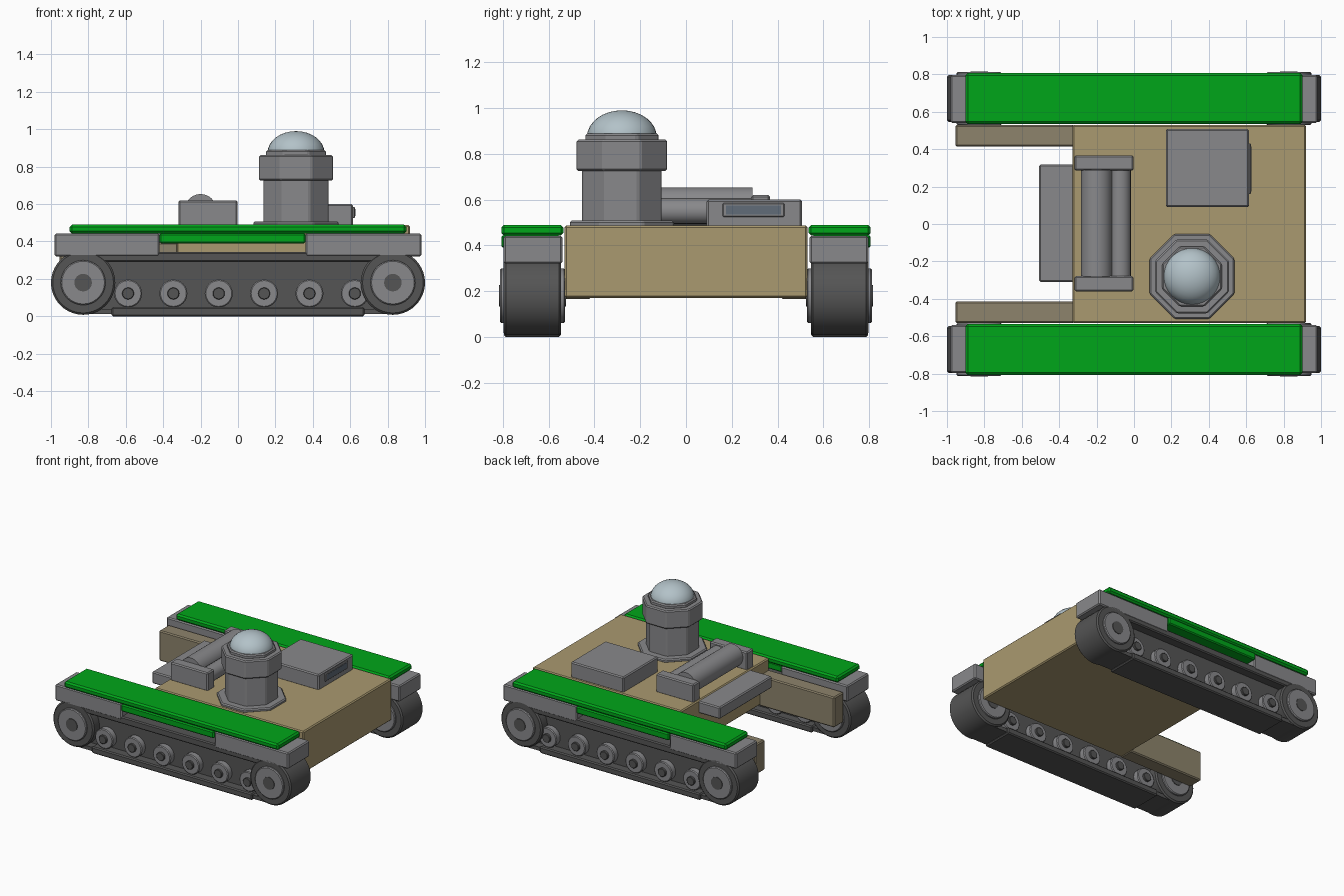
import bpy, math
from mathutils import Matrix

if "Cube" in bpy.data.objects:
    bpy.data.objects.remove(bpy.data.objects["Cube"])


def material(name, rgb):
    m = bpy.data.materials.new(name)
    m.diffuse_color = (*rgb, 1)
    m.use_nodes = True
    m.node_tree.nodes["Principled BSDF"].inputs["Base Color"].default_value = m.diffuse_color
    return m


TAN = material("tan", (0.40, 0.32, 0.16))
DUST = material("dusty_tan", (0.27, 0.23, 0.15))
GREEN = material("green", (0.0, 0.38, 0.01))
DARK = material("track_dark", (0.09, 0.09, 0.09))
GLASS = material("pale_glass", (0.45, 0.54, 0.58))
SLOT = material("slot_glass", (0.12, 0.15, 0.19))
GREY = material("grey", (0.25, 0.25, 0.26))


def finish(ob, name, mat, bevel):
    ob.name = name
    ob.data.materials.append(mat)
    if bevel:
        b = ob.modifiers.new("bevel", "BEVEL")
        b.width = bevel
        b.segments = 1
        b.limit_method = "ANGLE"
    return ob


def box(name, x, y, z, mat=GREY, bevel=0.008):
    """Box from (min, max) ranges."""
    bpy.ops.mesh.primitive_cube_add(size=1)
    ob = bpy.context.object
    size = [r[1] - r[0] for r in (x, y, z)]
    mid = [(r[1] + r[0]) / 2 for r in (x, y, z)]
    ob.data.transform(Matrix.Diagonal((*size, 1)))
    ob.location = mid
    return finish(ob, name, mat, bevel)


def rod(name, x, z, r, y, mat=GREY, sides=32, bevel=0.006):
    """Cylinder lying along y."""
    bpy.ops.mesh.primitive_cylinder_add(vertices=sides, radius=r, depth=abs(y[1] - y[0]))
    ob = bpy.context.object
    ob.data.transform(Matrix.Rotation(math.pi / 2, 4, "X"))
    ob.location = (x, (y[0] + y[1]) / 2, z)
    bpy.ops.object.shade_smooth_by_angle(angle=math.radians(35))
    return finish(ob, name, mat, bevel)


def octagon(name, apothem, z):
    """Upright octagonal prism with flats facing the axes."""
    bpy.ops.mesh.primitive_cylinder_add(
        vertices=8, radius=apothem / math.cos(math.pi / 8), depth=z[1] - z[0])
    ob = bpy.context.object
    ob.data.transform(Matrix.Rotation(math.pi / 8, 4, "Z"))
    ob.location = (0.31, -0.28, (z[0] + z[1]) / 2)
    return finish(ob, name, GREY, 0.008)


# Hull and rear arms
box("hull", (-0.33, 0.92), (-0.53, 0.53), (0.17, 0.487), TAN)
for side, s in (("left", 1), ("right", -1)):
    def span(a, b):
        return tuple(sorted((s * a, s * b)))

    box(f"{side}_rear_arm", (-0.955, -0.32), span(0.415, 0.53), (0.165, 0.395), DUST)

    # Green armour plates and grey fenders
    box(f"{side}_top_plate", (-0.9, 0.9), span(0.535, 0.807), (0.443, 0.49), GREEN, 0.012)
    box(f"{side}_side_plate", (-0.42, 0.36), span(0.55, 0.807), (0.39, 0.444), GREEN)
    box(f"{side}_rear_fender", (-0.98, -0.42), span(0.54, 0.797), (0.32, 0.442))
    box(f"{side}_front_fender", (0.36, 0.98), span(0.54, 0.797), (0.32, 0.442))

    # Track frame: recessed wall, upper run, lower run
    box(f"{side}_track_wall", (-0.78, 0.78), span(0.615, 0.725), (0.03, 0.33), DARK, 0)
    box(f"{side}_upper_run", (-0.8, 0.8), span(0.547, 0.795), (0.29, 0.345), DARK)
    box(f"{side}_lower_run", (-0.675, 0.675), span(0.547, 0.795), (0.0, 0.05), DARK)
    box(f"{side}_ground_run", (-0.83, 0.83), span(0.56, 0.785), (0.012, 0.04), DARK, 0)

    # End wheels
    for end, x in (("rear", -0.828), ("front", 0.828)):
        rod(f"{side}_{end}_wheel", x, 0.18, 0.172, span(0.545, 0.797), DARK, 40, 0.01)
        rod(f"{side}_{end}_disc", x, 0.18, 0.12, span(0.528, 0.812))
        rod(f"{side}_{end}_hub", x, 0.18, 0.047, span(0.524, 0.816), DARK, 24, 0)

    # Road wheels
    for i in range(6):
        x = -0.588 + i * 0.2425
        rod(f"{side}_road_wheel_{i}", x, 0.122, 0.075, span(0.57, 0.772), GREY, 24)
        rod(f"{side}_road_hub_{i}", x, 0.122, 0.032, span(0.553, 0.789), DARK, 16, 0.003)

# Octagonal turret with glass dome
octagon("turret_base", 0.227, (0.48, 0.508))
octagon("turret_column", 0.174, (0.5, 0.74))
octagon("turret_collar", 0.198, (0.725, 0.862))
octagon("turret_cap", 0.16, (0.855, 0.888))
bpy.ops.mesh.primitive_uv_sphere_add(segments=32, ring_count=16, radius=1)
dome = bpy.context.object
dome.data.transform(Matrix.Diagonal((0.152, 0.152, 0.115, 1)))
dome.location = (0.31, -0.28, 0.875)
bpy.ops.object.shade_smooth()
finish(dome, "turret_dome", GLASS, 0)

# Driver's hatch with vision slot
box("hatch", (0.17, 0.615), (0.09, 0.507), (0.48, 0.6))
box("slot_frame", (0.6, 0.625), (0.16, 0.43), (0.525, 0.585), GREY, 0.004)
box("slot_glass", (0.6, 0.627), (0.175, 0.415), (0.535, 0.575), SLOT, 0)

# Engine: two cylinders between end blocks
for name, y in (("left", (0.285, 0.367)), ("right", (-0.36, -0.278))):
    box(f"engine_{name}_block", (-0.318, -0.003), y, (0.48, 0.62))
rod("engine_large_cylinder", -0.2, 0.57, 0.084, (-0.28, 0.29), GREY, 24, 0)
rod("engine_small_cylinder", -0.073, 0.55, 0.056, (-0.28, 0.29), GREY, 20, 0)

# Rear storage box
box("rear_box", (-0.507, -0.32), (-0.31, 0.318), (0.39, 0.48))
